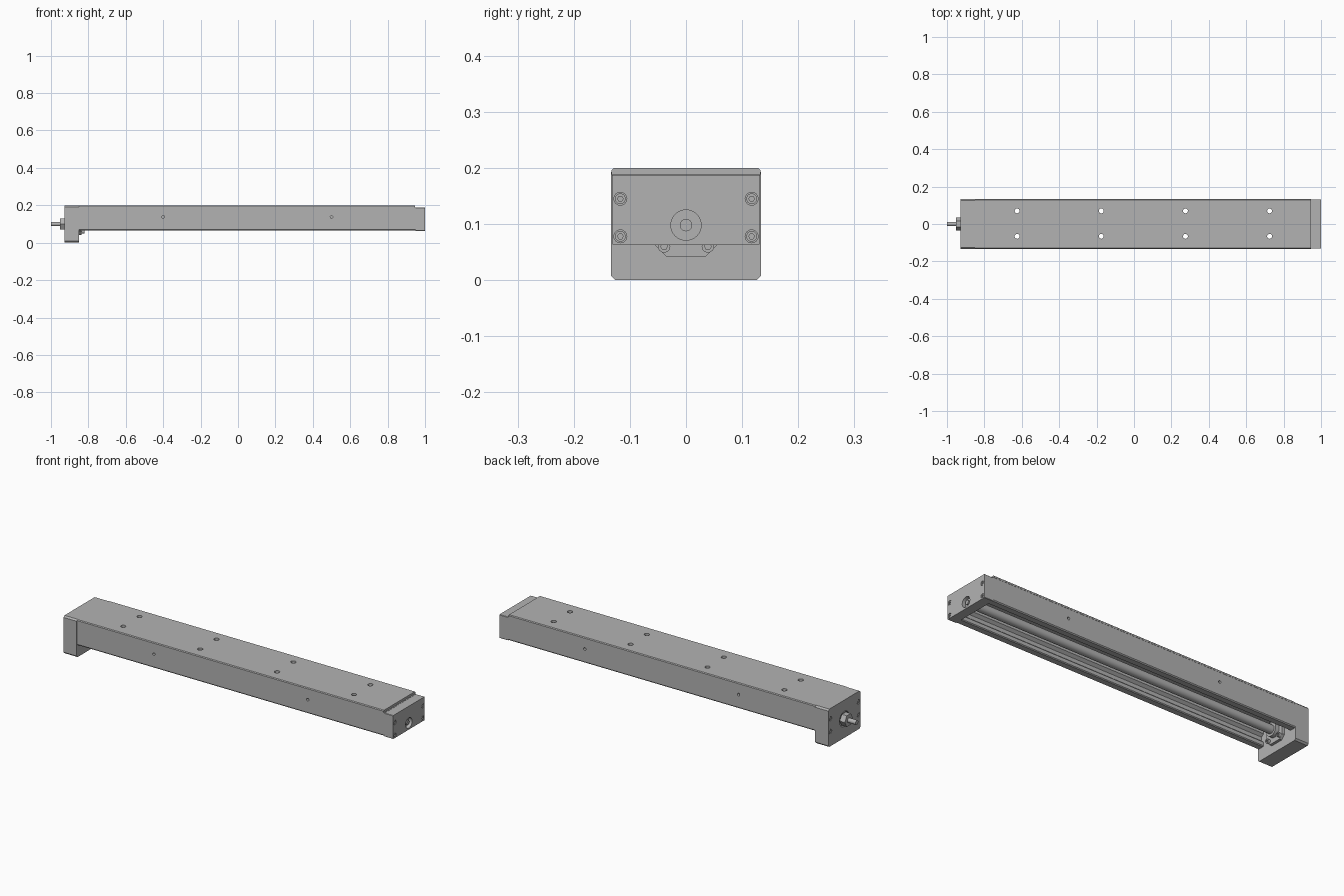
import bpy, bmesh, math
from mathutils import Matrix

cube = bpy.data.objects.get("Cube")
if cube:
    bpy.data.objects.remove(cube, do_unlink=True)

grey = bpy.data.materials.new("machined grey")
grey.use_nodes = True
COLOUR = (0.45, 0.45, 0.45, 1)
grey.diffuse_color = COLOUR
grey.node_tree.nodes["Principled BSDF"].inputs["Base Color"].default_value = COLOUR


def finish(name, bm, smooth=False):
    bmesh.ops.recalc_face_normals(bm, faces=bm.faces)
    mesh = bpy.data.meshes.new(name)
    bm.to_mesh(mesh)
    bm.free()
    mesh.materials.append(grey)
    obj = bpy.data.objects.new(name, mesh)
    bpy.context.collection.objects.link(obj)
    if smooth:
        bpy.ops.object.select_all(action='DESELECT')
        obj.select_set(True)
        bpy.context.view_layer.objects.active = obj
        bpy.ops.object.shade_smooth_by_angle(angle=math.radians(35))
    return obj


def extrude(name, profile, x0, x1):
    """Extrude a closed (y, z) profile along x."""
    bm = bmesh.new()
    face = bm.faces.new([bm.verts.new((x0, y, z)) for y, z in profile])
    new = bmesh.ops.extrude_face_region(bm, geom=[face])["geom"]
    moved = [v for v in new if isinstance(v, bmesh.types.BMVert)]
    bmesh.ops.translate(bm, verts=moved, vec=(x1 - x0, 0, 0))
    return finish(name, bm)


def block(y, z0, z1, c):
    """Rectangle with all four corners cut by c."""
    return [(-y, z0 + c), (-y + c, z0), (y - c, z0), (y, z0 + c),
            (y, z1 - c), (y - c, z1), (-y + c, z1), (-y, z1 - c)]


def mirrored(half):
    """Close a half profile by mirroring it in y."""
    return half + [(-y, z) for y, z in reversed(half)]


def rods(name, spots, radius, length, axis, sides=24):
    """Cylinders centred on each spot, joined in one object."""
    turn = {'X': Matrix.Rotation(math.pi / 2, 4, 'Y'),
            'Y': Matrix.Rotation(math.pi / 2, 4, 'X'), 'Z': Matrix()}[axis]
    bm = bmesh.new()
    for spot in spots:
        bmesh.ops.create_cone(bm, cap_ends=True, segments=sides, radius1=radius,
                              radius2=radius, depth=length,
                              matrix=Matrix.Translation(spot) @ turn)
    return finish(name, bm, sides > 6)


def cut(target, cutter):
    mod = target.modifiers.new("holes", 'BOOLEAN')
    mod.operation = 'DIFFERENCE'
    mod.solver = 'EXACT'
    mod.object = cutter
    cutter.hide_render = True
    cutter.hide_viewport = True
    cutter.display_type = 'WIRE'


# Main rail: open channel with a ball track groove in each inner wall
channel = extrude("channel_body", mirrored([
    (0.132, 0.188), (0.132, 0.07), (0.128, 0.065), (0.098, 0.065), (0.094, 0.069),
    (0.094, 0.088), (0.108, 0.1), (0.108, 0.12), (0.094, 0.132), (0.094, 0.165)]),
    -0.85, 0.95)
cover = extrude("top_cover", [(-0.133, 0.188), (0.133, 0.188), (0.133, 0.196),
                              (0.129, 0.2), (-0.129, 0.2), (-0.133, 0.196)], -0.85, 0.945)

# End plates
drive_plate = extrude("drive_end_plate", block(0.134, 0, 0.2, 0.008), -0.927, -0.85)
idle_plate = extrude("idle_end_plate", block(0.132, 0.063, 0.187, 0.002), 0.95, 1.0)

# Mounting holes down through the top, and small holes in each side
mount_x = [-0.625, -0.175, 0.275, 0.725]
mount_cutter = rods("mount_hole_cutter", [(x, y, 0.18) for x in mount_x
                                          for y in (-0.066, 0.07)], 0.013, 0.08, 'Z')
side_cutter = rods("side_hole_cutter", [(x, s * 0.132, 0.138) for x in (-0.4, 0.5)
                                        for s in (-1, 1)], 0.007, 0.03, 'Y')
cut(channel, mount_cutter)
cut(cover, mount_cutter)
cut(channel, side_cutter)

# Screw heads sunk into both end plates
corners = [(s * 0.117, z) for s in (-1, 1) for z in (0.078, 0.145)]
for plate, name, face, out in ((idle_plate, "idle", 1.0, 1), (drive_plate, "drive", -0.927, -1)):
    cut(plate, rods(name + "_counterbore_cutter", [(face, y, z) for y, z in corners],
                    0.0115, 0.024, 'X'))
    heads = rods(name + "_end_screws", [(face - out * 0.008, y, z) for y, z in corners],
                 0.0095, 0.014, 'X')
    cut(heads, rods(name + "_socket_cutter", [(face, y, z) for y, z in corners],
                    0.005, 0.014, 'X', 6))

# Shaft bores
cut(idle_plate, rods("idle_bore_cutter", [(1.0, 0, 0.098)], 0.027, 0.04, 'X', 32))
cut(drive_plate, rods("drive_bore_cutter", [(-0.927, 0, 0.1)], 0.04, 0.03, 'X', 32))

# Lead screw, drive shaft and lock nut
rods("lead_screw", [(0.05, 0, 0.1)], 0.022, 1.84, 'X', 32)
rods("idle_shaft_end", [(0.97, 0, 0.098)], 0.011, 0.05, 'X')
rods("drive_shaft", [(-0.94, 0, 0.1)], 0.012, 0.12, 'X')
rods("lock_nut", [(-0.938, 0, 0.1)], 0.034, 0.03, 'X', 6)

# Bearing flange on the inner side of the drive plate
extrude("bearing_flange", block(0.055, 0.042, 0.158, 0.02), -0.85, -0.836)
flange_spots = [(-0.829, s * 0.039, z) for s in (-1, 1) for z in (0.06, 0.14)]
flange_screws = rods("flange_screws", flange_spots, 0.011, 0.014, 'X')
cut(flange_screws, rods("flange_socket_cutter", [(-0.822, y, z) for x, y, z in flange_spots],
                        0.006, 0.012, 'X', 6))
rods("bearing_collar", [(-0.83, 0, 0.1)], 0.034, 0.03, 'X', 32)
